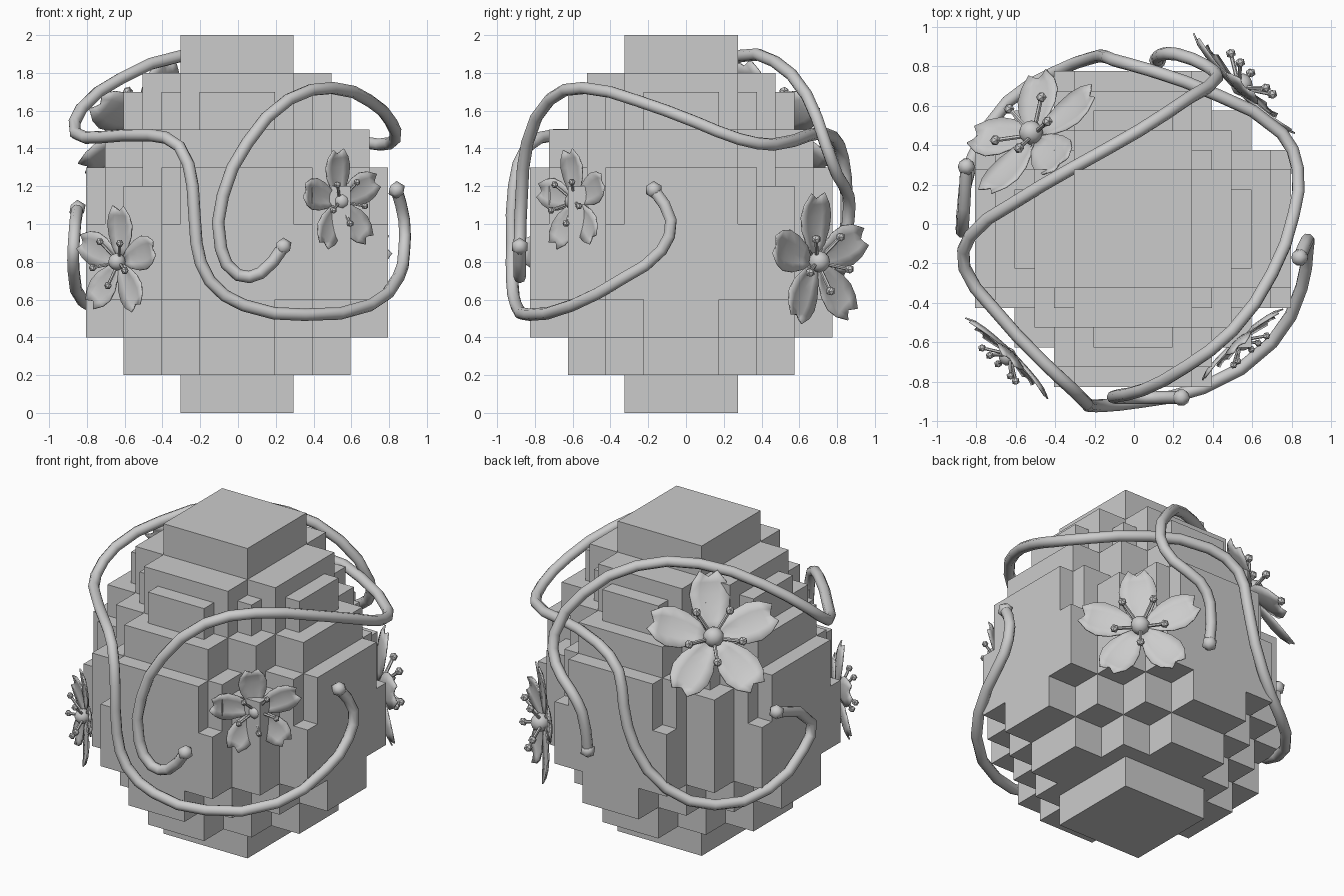
import bpy, bmesh, math
from mathutils import Vector, Matrix

if "Cube" in bpy.data.objects:
    bpy.data.objects.remove(bpy.data.objects["Cube"])

grey = bpy.data.materials.new("light grey")
grey.diffuse_color = (0.6, 0.6, 0.6, 1)
grey.use_nodes = True
grey.node_tree.nodes["Principled BSDF"].inputs["Base Color"].default_value = grey.diffuse_color


def finish(bm, name, smooth=None):
    bmesh.ops.recalc_face_normals(bm, faces=bm.faces)
    me = bpy.data.meshes.new(name)
    bm.to_mesh(me)
    bm.free()
    ob = bpy.data.objects.new(name, me)
    bpy.context.collection.objects.link(ob)
    me.materials.append(grey)
    if smooth:
        bpy.ops.object.select_all(action='DESELECT')
        ob.select_set(True)
        bpy.context.view_layer.objects.active = ob
        bpy.ops.object.shade_smooth_by_angle(angle=math.radians(smooth))
    return ob


# Stepped egg: per layer, top height and half sizes of crossing boxes
LAYERS = [
    (0.2, [(.3, .3)]),
    (0.4, [(.6, .2), (.4, .4)]),
    (0.6, [(.8, .2), (.6, .4)]),
    (1.0, [(.8, .4), (.6, .6)]),
    (1.2, [(.8, .3), (.7, .4), (.6, .6)]),
    (1.3, [(.8, .3), (.7, .4), (.5, .5)]),
    (1.5, [(.7, .3), (.5, .5)]),
    (1.7, [(.6, .2), (.5, .3), (.4, .4)]),
    (1.8, [(.5, .3)]),
    (2.0, [(.3, .3)]),
]


def filled(i, j, k):
    if not 0 <= k < 20:
        return False
    x, y, z = abs(i * .1 - .75), abs(j * .1 - .75), k * .1 + .05
    boxes = next(b for top, b in LAYERS if z < top)
    return any((x < a and y < b) or (x < b and y < a) for a, b in boxes)


bm = bmesh.new()
for i in range(16):
    for j in range(16):
        for k in range(20):
            if not filled(i, j, k):
                continue
            c = Vector((i * .1 - .755, j * .1 - .775, k * .1 + .05))
            for axis in range(3):
                for s in (-1, 1):
                    n = [0, 0, 0]
                    n[axis] = s
                    if filled(i + n[0], j + n[1], k + n[2]):
                        continue
                    u, v = Vector((0, 0, 0)), Vector((0, 0, 0))
                    u[(axis + 1) % 3] = .05
                    v[(axis + 2) % 3] = .05 * s
                    o = c + Vector(n) * .05
                    bm.faces.new([bm.verts.new(o + p) for p in
                                  (-u - v, u - v, u + v, -u + v)])
bmesh.ops.remove_doubles(bm, verts=bm.verts, dist=.001)
bmesh.ops.dissolve_limit(bm, angle_limit=.02, verts=bm.verts, edges=bm.edges)
finish(bm, "stepped_egg")


# Vines: swept tubes with a bud at both ends
def vine(name, pts):
    cu = bpy.data.curves.new(name, 'CURVE')
    cu.dimensions = '3D'
    cu.bevel_depth = .033
    cu.bevel_resolution = 2
    cu.resolution_u = 2
    cu.use_fill_caps = True
    sp = cu.splines.new('BEZIER')
    sp.bezier_points.add(len(pts) - 1)
    for bp, p in zip(sp.bezier_points, pts):
        bp.co = p
        bp.handle_left_type = bp.handle_right_type = 'AUTO'
    ob = bpy.data.objects.new(name, cu)
    bpy.context.collection.objects.link(ob)
    cu.materials.append(grey)
    bpy.ops.object.select_all(action='DESELECT')
    ob.select_set(True)
    bpy.context.view_layer.objects.active = ob
    bpy.ops.object.convert(target='MESH')
    bpy.ops.object.shade_smooth_by_angle(angle=math.radians(50))
    bm = bmesh.new()
    for p in (pts[0], pts[-1]):
        bmesh.ops.create_icosphere(bm, subdivisions=1, radius=.048,
                                   matrix=Matrix.Translation(p))
    finish(bm, name + "_buds", 50)


vine("vine_right", [
    (.24, -.88, .88), (.12, -.88, .74), (0, -.88, .73), (-.09, -.88, .87),
    (-.08, -.87, 1.15), (.05, -.84, 1.43), (.27, -.72, 1.66), (.5, -.54, 1.72),
    (.7, -.25, 1.65), (.81, .05, 1.54), (.83, .28, 1.45), (.75, .46, 1.42),
    (.43, .65, 1.47), (.08, .78, 1.46), (-.1, .83, 1.35), (-.15, .85, 1.15),
    (-.22, .84, .9), (-.4, .77, .65), (-.64, .62, .55), (-.82, .33, .59),
    (-.87, .05, .75), (-.87, -.04, .89), (-.85, .29, 1.08)])
vine("vine_left", [
    (.84, -.17, 1.18), (.88, -.08, 1.02), (.88, -.13, .86), (.85, -.32, .72),
    (.7, -.6, .57), (.35, -.83, .52), (.03, -.9, .57), (-.15, -.92, .7),
    (-.22, -.92, .9), (-.24, -.91, 1.2), (-.31, -.84, 1.41), (-.46, -.7, 1.47),
    (-.72, -.42, 1.46), (-.86, -.22, 1.48), (-.83, -.06, 1.61), (-.62, .1, 1.77),
    (-.3, .29, 1.89), (.02, .47, 1.86), (.28, .64, 1.68), (.42, .74, 1.42),
    (.37, .8, 1.26), (.22, .86, 1.15), (.14, .86, 1.03), (.12, .83, .78)])


# Blossoms: five notched, cupped petals, a round centre and five stamens
# petal rows: distance along, half width, lift
PETAL = [(.05, .05, .0), (.25, .18, .01), (.45, .27, .02),
         (.65, .3, .04), (.82, .25, .07), (.98, .13, .11)]


def blossom(name, centre, normal, size, spin):
    n = Vector(normal).normalized()
    side = Vector((0, 0, 1)).cross(n).normalized()
    up = n.cross(side)
    frame = Matrix((side, up, n)).transposed().to_4x4()
    frame = Matrix.Translation(centre) @ frame @ Matrix.Scale(size, 4)
    petals, core = bmesh.new(), bmesh.new()
    for p in range(5):
        turn = Matrix.Rotation(spin + p * math.tau / 5, 4, 'Z')
        rows = []
        for d, w, h in PETAL:
            mid = .9 if d == .98 else d          # notch at the tip
            rows.append([petals.verts.new(frame @ turn @ Vector(q)) for q in
                         ((-w, d, h + .04), (-w / 2, (d + mid) / 2, h + .01), (0, mid, h),
                          (w / 2, (d + mid) / 2, h + .01), (w, d, h + .04))])
        for a, b in zip(rows, rows[1:]):
            for q in range(4):
                petals.faces.new((a[q], a[q + 1], b[q + 1], b[q]))
        # stamen thread and tip, between two petals
        turn = Matrix.Rotation(spin + (p + .5) * math.tau / 5, 4, 'Z')
        a, b = Vector((0, .05, .08)), Vector((0, .42, .3))
        rot = (b - a).to_track_quat('Z', 'Y').to_matrix().to_4x4()
        bmesh.ops.create_cone(core, segments=6, radius1=.028, radius2=.028,
                              depth=(b - a).length, cap_ends=True,
                              matrix=frame @ turn @ Matrix.Translation((a + b) / 2) @ rot)
        bmesh.ops.create_icosphere(core, subdivisions=1, radius=.07,
                                   matrix=frame @ turn @ Matrix.Translation(b))
    bmesh.ops.create_icosphere(core, subdivisions=2, radius=.155,
                               matrix=frame @ Matrix.Translation((0, 0, .1)))
    ob = finish(petals, name + "_petals", 40)
    mod = ob.modifiers.new("thickness", 'SOLIDIFY')
    mod.thickness = .008
    finish(core, name + "_stamens", 40)


blossom("blossom_front_right", (.53, -.58, 1.12), (.66, -.75, 0), .28, .1)
blossom("blossom_front_left", (-.62, -.65, .8), (-.7, -.71, .0), .3, -.06)
blossom("blossom_back_right", (.52, .68, .8), (.7, .71, 0), .37, .06)
blossom("blossom_back_left", (-.5, .44, 1.52), (-.55, .59, .59), .4, .0)
